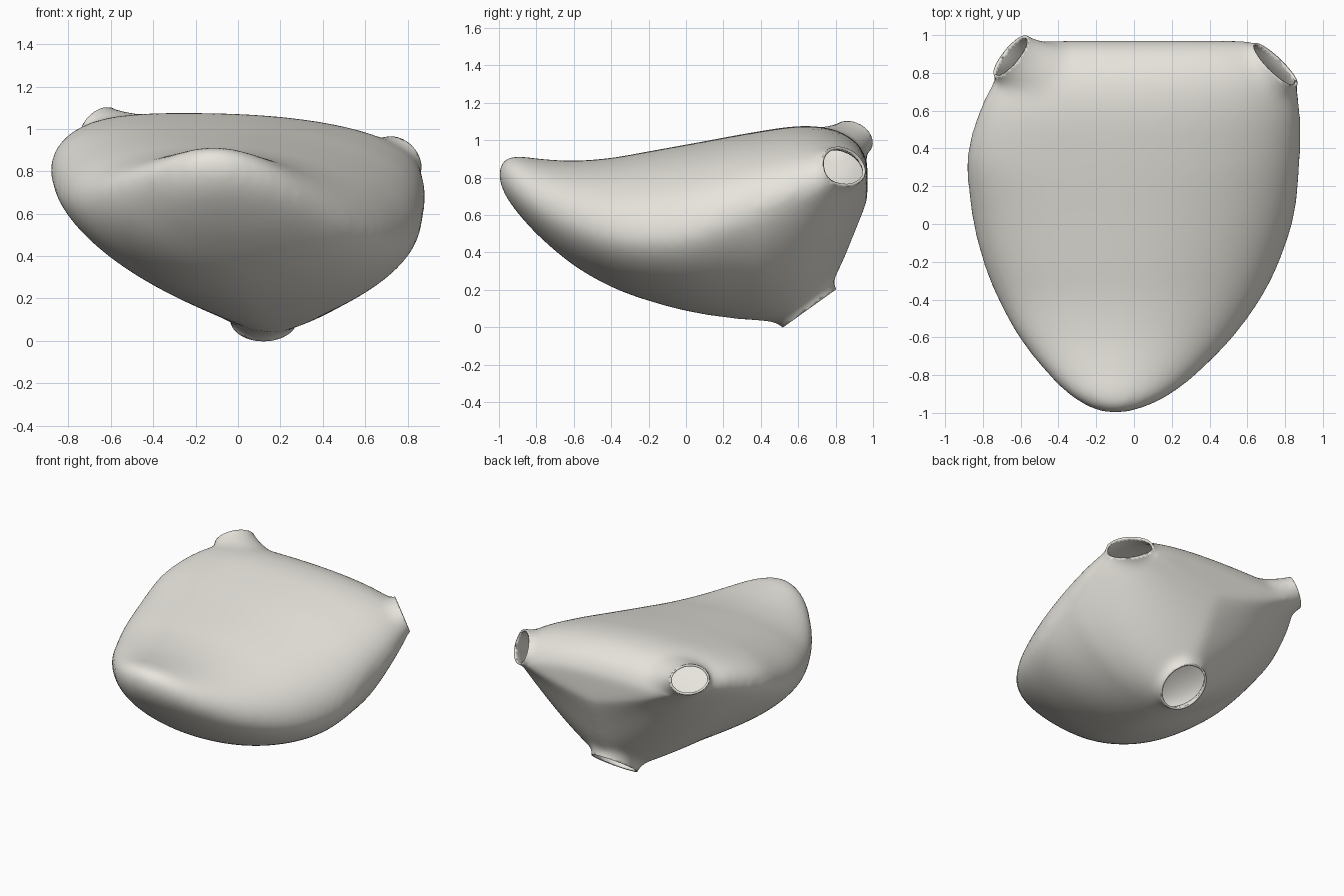
import bpy, bmesh
from math import cos, sin, pi
from mathutils import Vector

if "Cube" in bpy.data.objects:
    bpy.data.objects.remove(bpy.data.objects["Cube"])

# Cross-sections along y: y, left x,z, right x,z, top x,z, bottom x,z
SECTIONS = [
    (-1.0, -.15, .82, -.05, .81, -.10, .85, -.10, .79),
    (-.97, -.24, .81, .06, .79, -.11, .90, -.10, .71),
    (-.90, -.35, .79, .20, .73, -.12, .915, -.09, .61),
    (-.78, -.47, .76, .35, .65, -.13, .90, -.06, .48),
    (-.60, -.61, .71, .525, .56, -.14, .89, -.02, .33),
    (-.40, -.72, .67, .67, .50, -.15, .905, .03, .215),
    (-.20, -.80, .67, .77, .48, -.17, .94, .07, .14),
    (.05, -.86, .70, .85, .51, -.20, .985, .10, .075),
    (.35, -.885, .80, .88, .62, -.24, 1.04, .12, .035),
    (.60, -.82, .88, .88, .72, -.26, 1.075, .12, .04),
    (.78, -.73, .92, .85, .78, -.26, 1.06, .12, .23),
    (.91, -.64, .93, .74, .80, -.22, .99, .10, .52),
    (.97, -.57, .90, .62, .79, -.15, .89, .08, .68),
]
# Openings: centre, outward normal, half width, half height, flare
MOUTHS = [
    ((.12, .66, .10), (0, .58, -.81), .15, .17, .85),
    ((.75, .84, .86), (.66, .66, .36), .15, .11, .6),
    ((-.65, .89, 1.01), (-.70, .57, .43), .135, .10, .85),
]
N = 72


def smooth_rows(rows, steps=5):
    out = []
    for i in range(len(rows) - 1):
        p = [rows[max(0, min(len(rows) - 1, i + k))] for k in (-1, 0, 1, 2)]
        for s in range(steps):
            t = s / steps
            out.append([.5 * (2 * b + (c - a) * t + (2 * a - 5 * b + 4 * c - d) * t * t
                              + (3 * b - a - 3 * c + d) * t ** 3) for a, b, c, d in zip(*p)])
    return out + [list(rows[-1])]


def section(row):
    y, xl, zl, xr, zr, xt, zt, xb, zb = row
    back = max(0, min(1, (y + .7) / 1.0))
    rear = max(0, y - .4)
    pts = []
    for i in range(N):
        a = 2 * pi * i / N
        c, s = cos(a), sin(a)
        sx, sz = (xr, zr) if c >= 0 else (xl, zl)
        ex, ez = (xt, zt) if s >= 0 else (xb, zb)
        if s >= 0:
            p = 1 - (.26 if c < 0 else .14) * back
        else:
            p = 1 + (.55 + .4 * rear if c < 0 else .28 * back + .9 * rear) * (back if c < 0 else 1)
        cp, sp = abs(c) ** p, abs(s) ** p
        pts.append(Vector((ex + (sx - ex) * cp, y, sz + (ez - sz) * sp)))
    return pts


def neck_ring(mouth, offset, widen):
    c, n, w, h, flare = mouth
    n = Vector(n).normalized()
    u = n.cross(Vector((0, 0, 1))).normalized()
    v = n.cross(u)
    k = 1.03 + widen * flare
    return [Vector(c) + n * offset + u * (w * k * cos(2 * pi * i / 48))
            + v * (h * k * sin(2 * pi * i / 48)) for i in range(48)]


def loft(bm, rings):
    vs = [[bm.verts.new(p) for p in r] for r in rings]
    m = len(rings[0])
    for a, b in zip(vs, vs[1:]):
        for i in range(m):
            bm.faces.new((a[i], a[(i + 1) % m], b[(i + 1) % m], b[i]))
    bm.faces.new(vs[0])
    bm.faces.new(vs[-1])


# Body pouch and three flared necks
bm = bmesh.new()
loft(bm, [section(r) for r in smooth_rows(SECTIONS)])
for m in MOUTHS:
    loft(bm, [neck_ring(m, o, s) for o, s in
              ((-.30, 1.15), (-.18, .6), (-.08, .2), (0, 0), (.12, 0))])
bmesh.ops.recalc_face_normals(bm, faces=bm.faces)
mesh = bpy.data.meshes.new("shell")
bm.to_mesh(mesh)
bm.free()
shell = bpy.data.objects.new("hollow_shell", mesh)
bpy.context.collection.objects.link(shell)

# Blend them into one skin
rm = shell.modifiers.new("blend", 'REMESH')
rm.mode = 'VOXEL'
rm.voxel_size = .022
sm = shell.modifiers.new("relax", 'SMOOTH')
sm.factor = .5
sm.iterations = 24
dg = bpy.context.evaluated_depsgraph_get()
skin = bpy.data.meshes.new_from_object(shell.evaluated_get(dg))
shell.modifiers.clear()
shell.data = skin

# Cut the mouths open
bm = bmesh.new()
bm.from_mesh(skin)
for c, n, *_ in MOUTHS:
    c, n = Vector(c), Vector(n).normalized()
    near = [f for f in bm.faces if (f.calc_center_median() - c).length < .27]
    geom = near + list({e for f in near for e in f.edges}) + list({v for f in near for v in f.verts})
    bmesh.ops.bisect_plane(bm, geom=geom, plane_co=c, plane_no=n, dist=1e-5)
    gone = [f for f in bm.faces if (f.calc_center_median() - c).length < .27
            and (f.calc_center_median() - c).dot(n) > 1e-5]
    bmesh.ops.delete(bm, geom=gone, context='FACES')
bm.to_mesh(skin)
bm.free()

# Thin wall
wall = shell.modifiers.new("wall", 'SOLIDIFY')
wall.thickness = .015
wall.offset = -1

# Warm off-white finish
mat = bpy.data.materials.new("off_white")
mat.diffuse_color = (.8, .78, .72, 1)
mat.use_nodes = True
mat.node_tree.nodes["Principled BSDF"].inputs["Base Color"].default_value = mat.diffuse_color
shell.data.materials.clear()
shell.data.materials.append(mat)

bpy.context.view_layer.objects.active = shell
shell.select_set(True)
bpy.ops.object.shade_smooth_by_angle()
